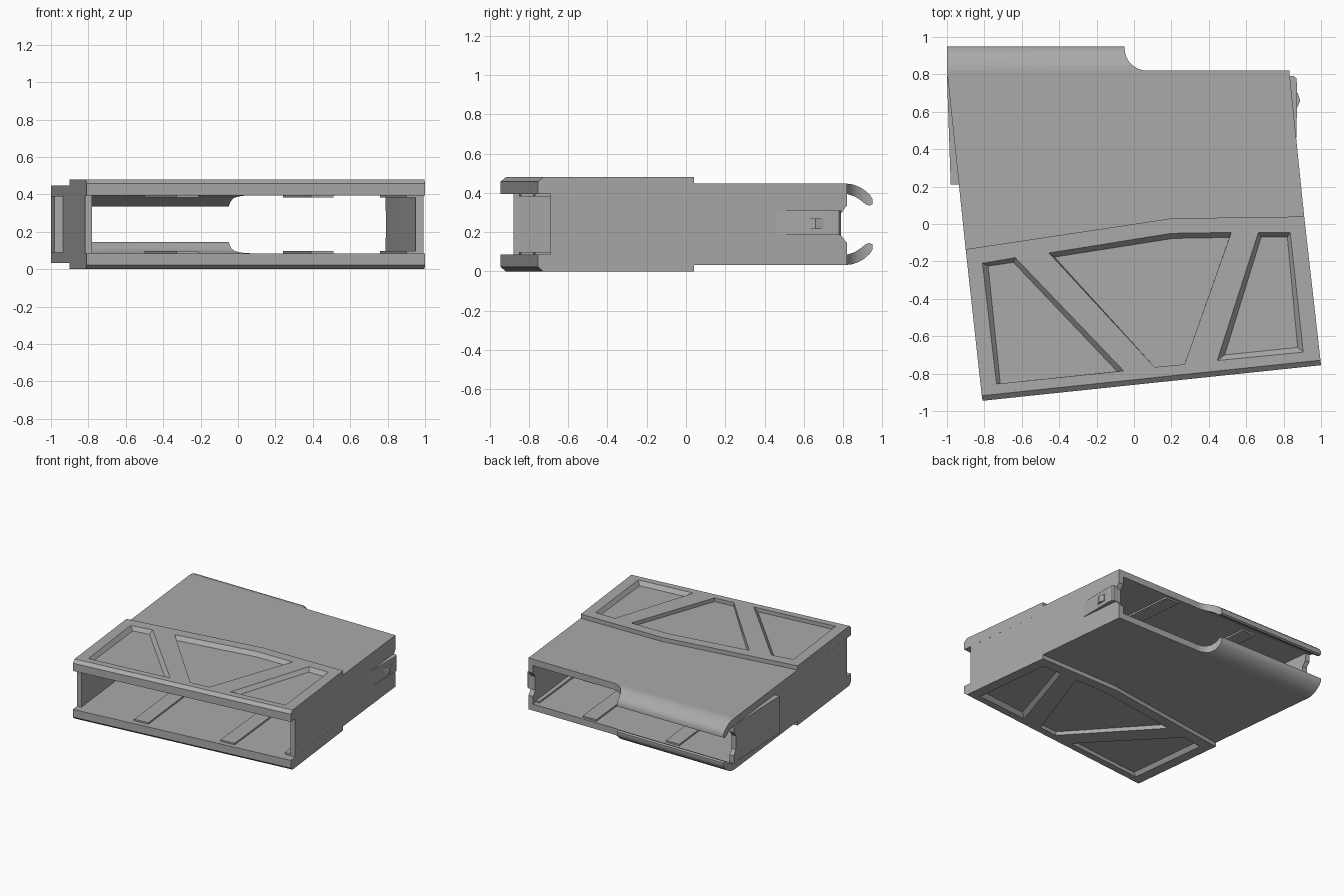
import bpy, bmesh, math

cube = bpy.data.objects.get("Cube")
if cube:
    bpy.data.objects.remove(cube, do_unlink=True)

HEIGHT = 0.48
INNER = 0.395      # underside of the upper plate
REAR_TOP = 0.447   # top of the rear shell

grey = bpy.data.materials.new("plain grey")
grey.use_nodes = True
COLOUR = (0.4, 0.4, 0.4, 1)
grey.diffuse_color = COLOUR
grey.node_tree.nodes["Principled BSDF"].inputs["Base Color"].default_value = COLOUR


def loft(name, layers):
    """Closed solid through matching loops of 3D points."""
    bm = bmesh.new()
    rings = [[bm.verts.new(p) for p in layer] for layer in layers]
    n = len(rings[0])
    for a, b in zip(rings, rings[1:]):
        for i in range(n):
            j = (i + 1) % n
            bm.faces.new((a[i], a[j], b[j], b[i]))
    bm.faces.new(rings[0])
    bm.faces.new(rings[-1])
    bmesh.ops.recalc_face_normals(bm, faces=bm.faces)
    mesh = bpy.data.meshes.new(name)
    bm.to_mesh(mesh)
    bm.free()
    mesh.materials.append(grey)
    obj = bpy.data.objects.new(name, mesh)
    bpy.context.collection.objects.link(obj)
    return obj


def plan(name, layers, flip=False):
    """Solid from (outline, height) layers, optionally flipped to the lower side."""
    return loft(name, [[(x, y, HEIGHT - z if flip else z) for x, y in pts]
                       for pts, z in layers])


def prism(name, pts, z0, z1, flip=False):
    return plan(name, [(pts, z0), (pts, z1)], flip)


def side_profile(name, pts, x0, x1, flip=False):
    """Solid from a (y, z) profile extruded along x."""
    return loft(name, [[(x, y, HEIGHT - z if flip else z) for y, z in pts]
                       for x in (x0, x1)])


def cut(obj, cutter):
    mod = obj.modifiers.new("cut", 'BOOLEAN')
    mod.operation = 'DIFFERENCE'
    mod.solver = 'EXACT'
    mod.object = cutter
    cutter.hide_render = True
    cutter.hide_viewport = True
    cutter.display_type = 'WIRE'


# Outlines seen in plan
band = [(-.81, -.945), (1, -.755), (.91, .04), (.2, .03), (-.9, -.135)]
band_top = [(-.814, -.918), (.997, -.728)] + band[2:]
rear = [(-.9, -.135), (.2, .03), (.91, .04), (.83, .82), (-1, .82)]

# Recesses: rim outline and floor outline
pockets = [
    ([(-.81, -.21), (-.635, -.18), (-.055, -.785), (-.735, -.855)],
     [(-.78, -.225), (-.645, -.205), (-.09, -.788), (-.715, -.853)]),
    ([(-.455, -.155), (.2, -.05), (.52, -.045), (.27, -.75), (.11, -.765)],
     [(-.425, -.177), (.21, -.077), (.51, -.072), (.27, -.75), (.11, -.765)]),
    ([(.665, -.045), (.835, -.045), (.905, -.685), (.445, -.73)],
     [(.68, -.07), (.82, -.07), (.875, -.66), (.485, -.7)]),
]

ribs = [
    [(-.33, -.85), (-.21, -.84), (-.38, .8), (-.5, .8)],
    [(.39, -.78), (.51, -.77), (.36, .8), (.24, .8)],
    [(.9, -.69), (.95, -.69), (.8, .78), (.76, .78)],
]

lip = [(.82, .447), (.85, .443), (.88, .432), (.91, .414), (.935, .392), (.95, .37),
       (.95, .342), (.935, .335), (.915, .342), (.89, .362), (.86, .382), (.82, INNER)]

for flip, side in ((False, "upper"), (True, "lower")):
    # Thick front band with a chamfered front edge and three recesses
    front_band = plan(side + "_front_band",
                      [(band, INNER), (band, .457), (band_top, HEIGHT)], flip)
    for i, (rim, floor) in enumerate(pockets):
        cutter = plan(f"{side}_recess_cutter_{i + 1}",
                      [(floor, HEIGHT - .03), (rim, HEIGHT), (rim, HEIGHT + .03)], flip)
        cut(front_band, cutter)

    # Thinner rear plate and the ribs inside
    prism(side + "_rear_plate", rear, INNER, REAR_TOP, flip)
    for i, pts in enumerate(ribs):
        prism(f"{side}_inner_rib_{i + 1}", pts, INNER - .013, INNER + .003, flip)

    # Curled lip on the back edge, ended by a round scoop
    back_lip = side_profile(side + "_back_lip", lip, -1, .07, flip)
    scoop = [(.07 + .12 * math.cos(a * math.tau / 48), .94 + .12 * math.sin(a * math.tau / 48))
             for a in range(48)]
    cut(back_lip, prism(side + "_scoop_cutter", scoop, .3, .5, flip))
    bpy.ops.object.select_all(action='DESELECT')
    back_lip.select_set(True)
    bpy.context.view_layer.objects.active = back_lip
    bpy.ops.object.shade_smooth_by_angle(angle=math.radians(35))

# Side walls, hollowed at the back end
notch = [(.9, .375), (.845, .352), (.815, .33), (.79, .295)]
notch += [(y, HEIGHT - z) for y, z in reversed(notch)]
notch_cutter = side_profile("wall_end_cutter", notch, -1.2, 1.2)
walls = {
    "left_wall": ([(.992, -.69), (.91, .04), (.83, .82)], -.042),
    "right_wall": ([(-.818, -.88), (-.9, -.135), (-1, .82)], .038),
}
for name, (outer, thick) in walls.items():
    inner = [(x + thick, y) for x, y in reversed(outer)]
    wall = prism(name, outer + inner, HEIGHT - INNER, INNER)
    cut(wall, notch_cutter)

# Wedge on the right wall, spring tongue and tooth on the left wall
prism("right_wall_wedge", [(-.93, .21), (-.98, .21), (-1, .79), (-.985, .79)], .09, .39)
prism("left_tongue", [(.84, .46), (.869, .46), (.872, .74), (.868, .78), (.855, .79),
                      (.80, .79)], .185, .31)
prism("tongue_tooth", [(.86, .62), (.872, .62), (.889, .66), (.876, .7), (.86, .7)], .215, .27)
